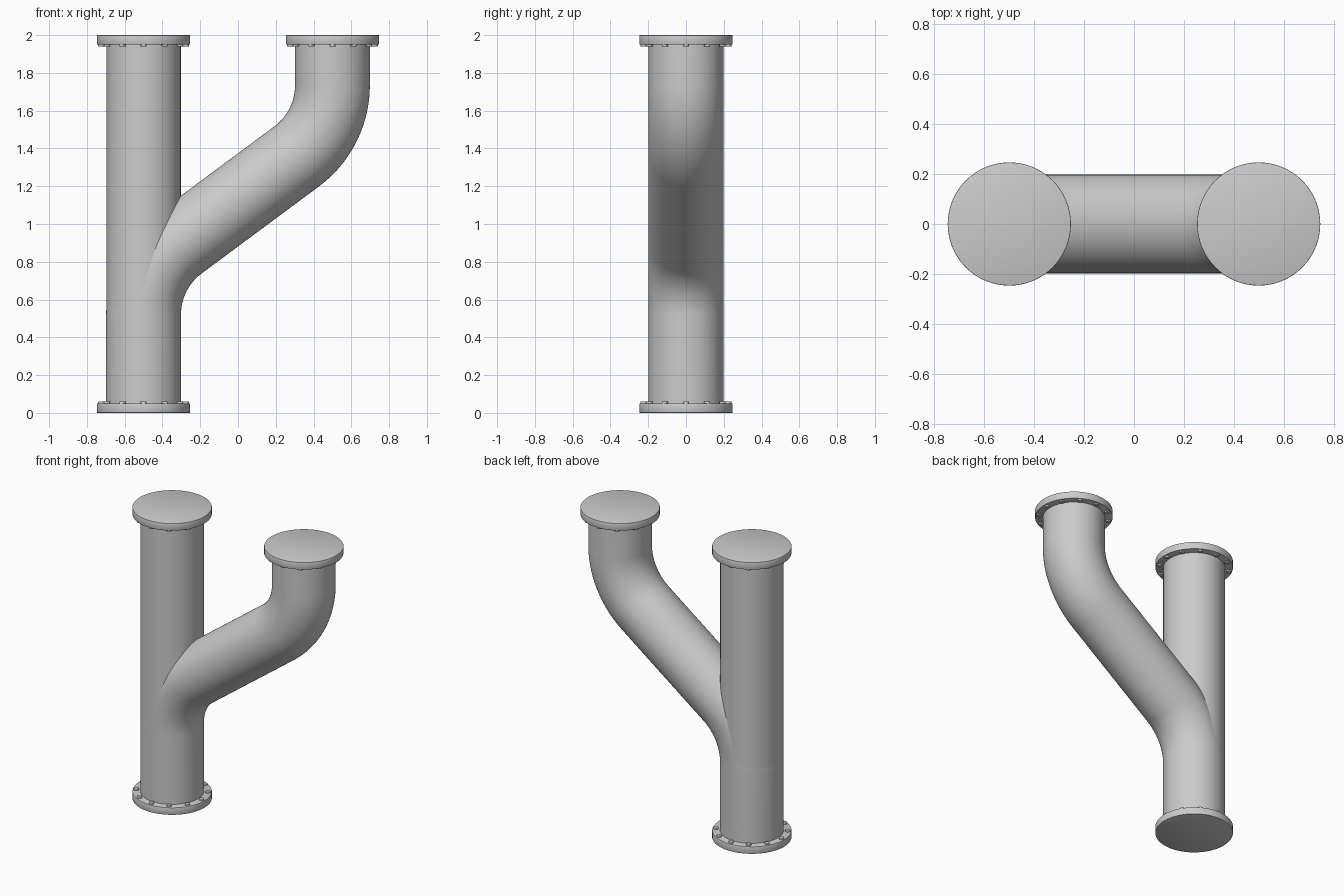
import bpy, bmesh
from math import sin, cos, pi, radians
from mathutils import Vector

if "Cube" in bpy.data.objects:
    bpy.data.objects.remove(bpy.data.objects["Cube"])

SIDES = 64
PIPE_R, FLANGE_R, FLANGE_T = 0.197, 0.247, 0.05
BEND_R, BEND_A = 0.47, radians(53.4)
BEND_LOW, BEND_HIGH = 0.52, 1.735


def finish(bm, name):
    bmesh.ops.recalc_face_normals(bm, faces=bm.faces)
    mesh = bpy.data.meshes.new(name)
    bm.to_mesh(mesh)
    bm.free()
    ob = bpy.data.objects.new(name, mesh)
    bpy.context.collection.objects.link(ob)
    bpy.ops.object.select_all(action='DESELECT')
    ob.select_set(True)
    bpy.context.view_layer.objects.active = ob
    bpy.ops.object.shade_smooth_by_angle(angle=radians(35))
    return ob


def pipe(name, path, radius):
    """Sweep a circle along (x, z, tilt from vertical) stations."""
    bm = bmesh.new()
    rings = []
    for x, z, a in path:
        side = Vector((cos(a), 0, -sin(a)))
        rings.append([bm.verts.new(Vector((x, 0, z)) + radius *
                      (side * cos(t) + Vector((0, 1, 0)) * sin(t)))
                      for t in (2 * pi * i / SIDES for i in range(SIDES))])
    for r0, r1 in zip(rings, rings[1:]):
        for i in range(SIDES):
            j = (i + 1) % SIDES
            bm.faces.new((r0[i], r0[j], r1[j], r1[i]))
    bm.faces.new(rings[0])
    bm.faces.new(rings[-1])
    return finish(bm, name)


def disc(name, x, y, z0, z1, radius, sides, bevel):
    bm = bmesh.new()
    bmesh.ops.create_cone(bm, cap_ends=True, segments=sides, radius1=radius,
                          radius2=radius, depth=z1 - z0)
    rims = [e for e in bm.edges if abs(e.verts[0].co.z - e.verts[1].co.z) < 1e-5]
    bmesh.ops.bevel(bm, geom=rims, offset=bevel, segments=2, profile=0.5,
                    affect='EDGES')
    bmesh.ops.translate(bm, verts=bm.verts, vec=(x, y, (z0 + z1) / 2))
    return finish(bm, name)


def flange(name, x, top):
    # Plate plus a ring of twelve bolt heads on the pipe side
    z0 = 2 - FLANGE_T if top else 0
    disc(name, x, 0, z0, z0 + FLANGE_T, FLANGE_R, SIDES, 0.003)
    b0, b1 = (1.94, 1.96) if top else (0.04, 0.06)
    for i in range(12):
        a = 2 * pi * i / 12
        disc(f"{name}_bolt_{i + 1}", x + 0.224 * cos(a), 0.224 * sin(a),
             b0, b1, 0.016, 16, 0.002)


# Straight riser
pipe("main_pipe", [(-0.5, 0.02, 0), (-0.5, 1.98, 0)], PIPE_R)

# Branch: S-shaped offset with two equal bends
arc = [BEND_A * i / 20 for i in range(21)]
low = [(-0.5 + BEND_R * (1 - cos(a)), BEND_LOW + BEND_R * sin(a), a) for a in arc]
high = [(0.5 - BEND_R * (1 - cos(a)), BEND_HIGH - BEND_R * sin(a), a)
        for a in reversed(arc)]
pipe("branch_pipe", [(-0.5, 0.02, 0)] + low + high + [(0.5, 1.98, 0)],
     PIPE_R + 0.001)

# Flanges
flange("bottom_flange", -0.5, False)
flange("main_top_flange", -0.5, True)
flange("branch_top_flange", 0.5, True)
